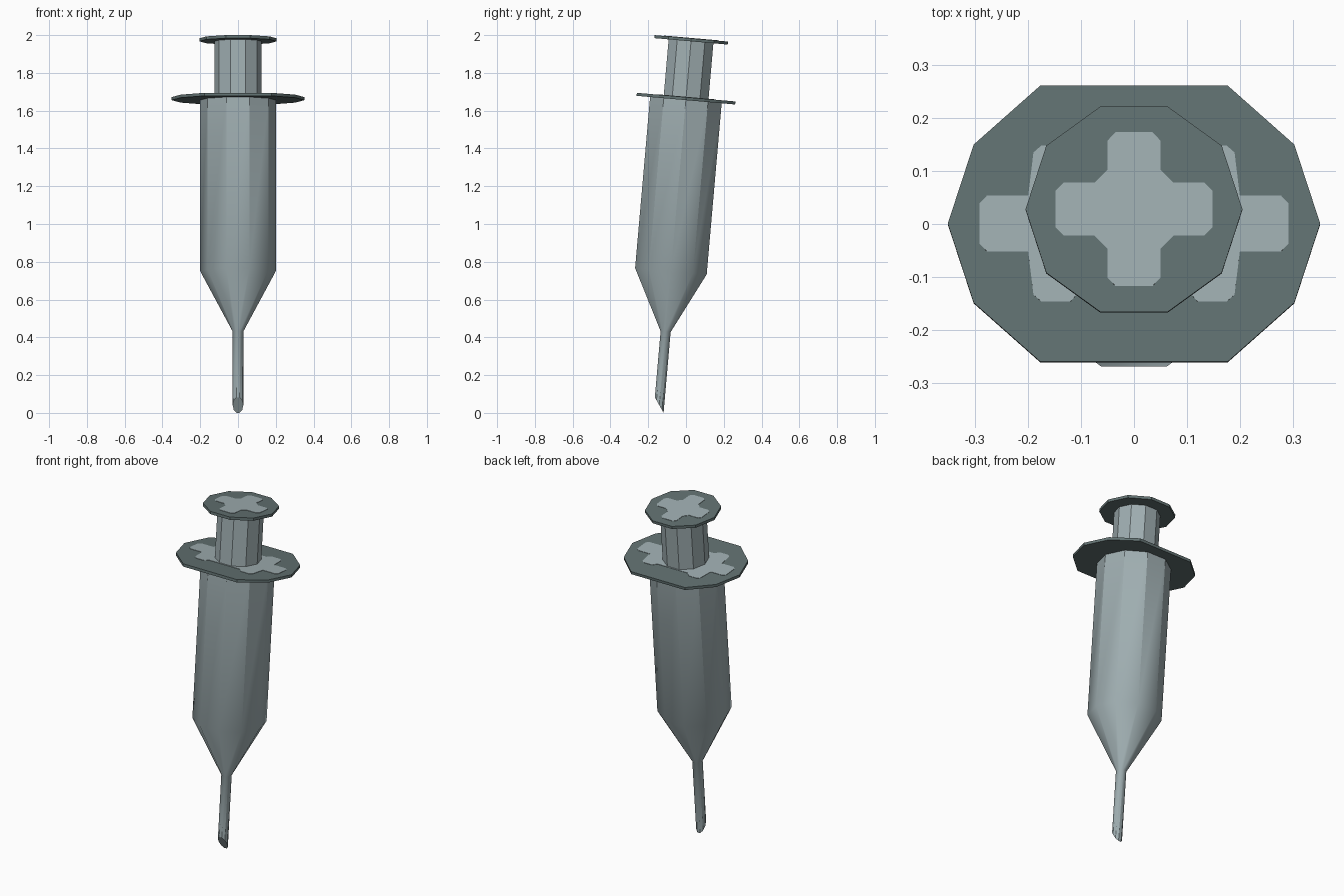
import bpy, bmesh, math

cube = bpy.data.objects.get("Cube")
if cube:
    bpy.data.objects.remove(cube, do_unlink=True)


def material(name, rgb):
    m = bpy.data.materials.new(name)
    m.use_nodes = True
    m.diffuse_color = (*rgb, 1)
    m.node_tree.nodes["Principled BSDF"].inputs["Base Color"].default_value = (*rgb, 1)
    return m


LIGHT = material("light grey", (0.352, 0.429, 0.445))
DARK = material("dark grey", (0.122, 0.168, 0.168))

TILT = math.radians(-5)      # the whole syringe leans towards the back
BASE_Y = -0.1455             # where its axis meets the ground
SIDES = 10


def decagon(r):
    return [(r * math.cos(i * math.tau / SIDES), r * math.sin(i * math.tau / SIDES))
            for i in range(SIDES)]


def mirror4(pts):
    """Mirror outline points of the +x +y quarter into a closed outline."""
    top = pts + [(-x, y) for x, y in reversed(pts)]
    return top + [(-x, -y) for x, y in top if (x, y) != (-x, -y)]


def loft(name, rings, mat):
    """Skin a stack of (outline, height) rings; height is a number or a function of y."""
    bm = bmesh.new()
    loops = []
    for outline, h in rings:
        loops.append([bm.verts.new((x, y, h(y) if callable(h) else h)) for x, y in outline])
    n = len(loops[0])
    for a, b in zip(loops, loops[1:]):
        for i in range(n):
            j = (i + 1) % n
            bm.faces.new((a[i], a[j], b[j], b[i]))
    bm.faces.new(loops[0][::-1])
    bm.faces.new(loops[-1])
    bmesh.ops.recalc_face_normals(bm, faces=bm.faces)
    me = bpy.data.meshes.new(name)
    bm.to_mesh(me)
    bm.free()
    me.materials.append(mat)
    ob = bpy.data.objects.new(name, me)
    bpy.context.collection.objects.link(ob)
    ob.location = (0, BASE_Y, 0)
    ob.rotation_euler = (TILT, 0, 0)
    bpy.ops.object.select_all(action='DESELECT')
    ob.select_set(True)
    bpy.context.view_layer.objects.active = ob
    bpy.ops.object.shade_smooth_by_angle(angle=math.radians(33))
    return ob


# Heights along the axis
NECK, SHOULDER, FLANGE, TOP, THICK = 0.432, 0.753, 1.678, 1.9905, 0.016

# Needle with a slanted tip, tapered shoulder and barrel in one skin
loft("needle_and_barrel", [
    (decagon(0.028), lambda y: 0.0415 - 1.46 * y),
    (decagon(0.028), NECK),
    (decagon(0.2), SHOULDER),
    (decagon(0.2), FLANGE - THICK),
], LIGHT)

# Finger flange: a widened decagon
flange = [(0.352, 0), (0.303, 0.15), (0.177, 0.262), (-0.177, 0.262), (-0.303, 0.15),
          (-0.352, 0), (-0.303, -0.15), (-0.177, -0.262), (0.177, -0.262), (0.303, -0.15)]
loft("finger_flange", [(flange, FLANGE - THICK), (flange, FLANGE)], DARK)

# Plunger rod and thumb rest
loft("plunger_rod", [(decagon(0.125), FLANGE), (decagon(0.125), TOP - THICK)], LIGHT)
loft("thumb_rest", [(decagon(0.205), TOP - THICK), (decagon(0.205), TOP)], DARK)

# Pale painted patches on the flange and thumb rest
flange_patch = mirror4([(0.292, 0.038), (0.278, 0.053), (0.2, 0.053), (0.19, 0.135),
                        (0.175, 0.148), (0.12, 0.148), (0.1, 0.125)])
cross = mirror4([(0.148, 0.035), (0.133, 0.05), (0.075, 0.05), (0.05, 0.075),
                 (0.05, 0.13), (0.035, 0.146)])
for name, outline, h in (("flange_patch", flange_patch, FLANGE), ("thumb_rest_cross", cross, TOP)):
    loft(name, [(outline, h - 0.002), (outline, h + 0.002)], LIGHT)
